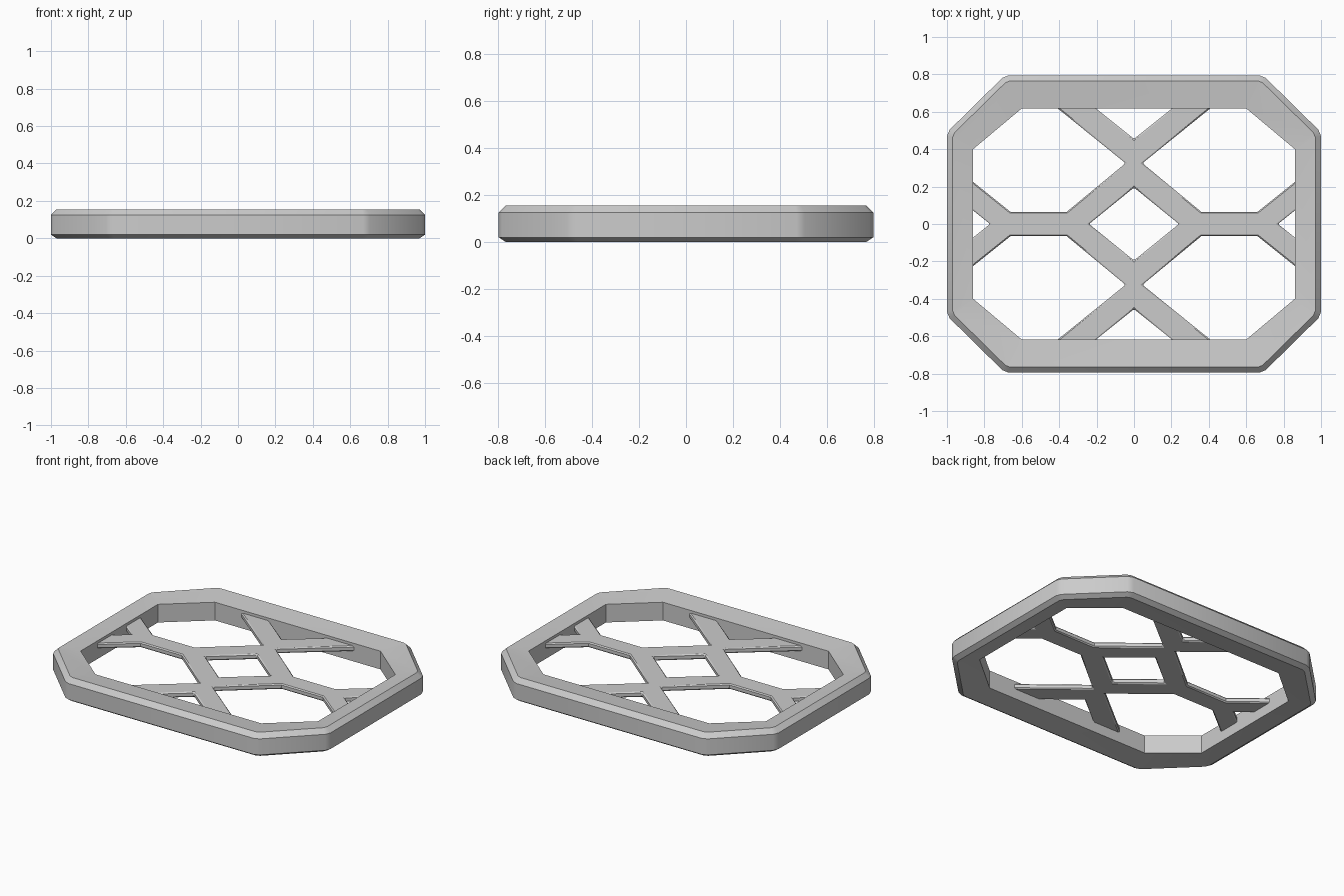
import bpy, bmesh
from mathutils import Vector

cube = bpy.data.objects.get("Cube")
if cube:
    bpy.data.objects.remove(cube, do_unlink=True)

# One grey for everything
grey = bpy.data.materials.new("plain_grey")
grey.use_nodes = True
colour = (0.6, 0.6, 0.6, 1)
grey.diffuse_color = colour
grey.node_tree.nodes["Principled BSDF"].inputs["Base Color"].default_value = colour


def octagon(x, y, xc, yc):
    """Octagon with half sizes x, y whose corners start at xc, yc."""
    return [(x, -yc), (x, yc), (xc, y), (-xc, y),
            (-x, yc), (-x, -yc), (-xc, -y), (xc, -y)]


def cut_corners(points, cut):
    """Replace each corner by two points, a distance cut along its edges."""
    out = []
    for i, p in enumerate(points):
        p = Vector(p)
        before, after = Vector(points[i - 1]), Vector(points[(i + 1) % len(points)])
        out += [p + (before - p).normalized() * cut,
                p + (after - p).normalized() * cut]
    return out


def add_object(name, bm):
    mesh = bpy.data.meshes.new(name)
    bmesh.ops.recalc_face_normals(bm, faces=bm.faces)
    bm.to_mesh(mesh)
    bm.free()
    mesh.materials.append(grey)
    obj = bpy.data.objects.new(name, mesh)
    bpy.context.collection.objects.link(obj)
    return obj


def smooth(obj):
    bpy.ops.object.select_all(action="DESELECT")
    obj.select_set(True)
    bpy.context.view_layer.objects.active = obj
    bpy.ops.object.shade_smooth_by_angle(angle=0.52)


# Frame: octagonal ring with chamfered outer edges and slightly sloping faces
outer = octagon(1, 0.795, 0.69, 0.49)
inset = octagon(0.97, 0.765, 0.678, 0.478)
inner = octagon(0.86, 0.618, 0.6, 0.4)
profile = [(outer, 0.02, 0.02), (outer, 0.125, 0.02), (inset, 0.155, 0.015),
           (inner, 0.137, 0), (inner, 0.018, 0), (inset, 0, 0.015)]
bm = bmesh.new()
rings = [[bm.verts.new((p.x, p.y, z)) for p in cut_corners(pts, cut)]
         for pts, z, cut in profile]
for a, b in zip(rings, rings[1:] + rings[:1]):
    for i in range(len(a)):
        j = (i + 1) % len(a)
        bm.faces.new((a[i], a[j], b[j], b[i]))
bmesh.ops.remove_doubles(bm, verts=bm.verts, dist=0.0005)
frame = add_object("octagonal_frame", bm)
smooth(frame)

# Lattice: flat plate with openings, its rim buried in the frame
corner_hole = [(0.045, 0.325), (0.46, 0.66), (0.62, 0.66), (0.9, 0.42),
               (0.9, 0.257), (0.66, 0.065), (0.36, 0.065)]
end_hole = [(0, 0.455), (0.256, 0.66), (-0.256, 0.66)]
side_hole = [(0.77, 0), (0.9, 0.104), (0.9, -0.104)]
loops = [octagon(0.93, 0.7, 0.65, 0.45),
         [(0.24, 0), (0, 0.195), (-0.24, 0), (0, -0.195)]]
for s in (1, -1):
    loops.append([(x, y * s) for x, y in end_hole])
    loops.append([(x * s, y) for x, y in side_hole])
    for t in (1, -1):
        loops.append([(x * s, y * t) for x, y in corner_hole])

curve = bpy.data.curves.new("lattice_outline", "CURVE")
curve.dimensions = "2D"
curve.fill_mode = "BOTH"
curve.extrude = 0.0175
for pts in loops:
    spline = curve.splines.new("POLY")
    spline.points.add(len(pts) - 1)
    for point, (x, y) in zip(spline.points, pts):
        point.co = (x, y, 0, 1)
    spline.use_cyclic_u = True
outline = bpy.data.objects.new("lattice_outline", curve)
bpy.context.collection.objects.link(outline)
bpy.context.view_layer.update()

bm = bmesh.new()
bm.from_mesh(outline.evaluated_get(bpy.context.evaluated_depsgraph_get()).to_mesh())
bpy.data.objects.remove(outline, do_unlink=True)
bmesh.ops.remove_doubles(bm, verts=bm.verts, dist=0.0005)
lattice = add_object("cross_lattice", bm)
lattice.location.z = 0.102
smooth(lattice)

# Narrow chamfer along the lattice bars
bevel = lattice.modifiers.new("edge_chamfer", "BEVEL")
bevel.width = 0.007
bevel.segments = 1
bevel.limit_method = "ANGLE"
bevel.angle_limit = 0.9
